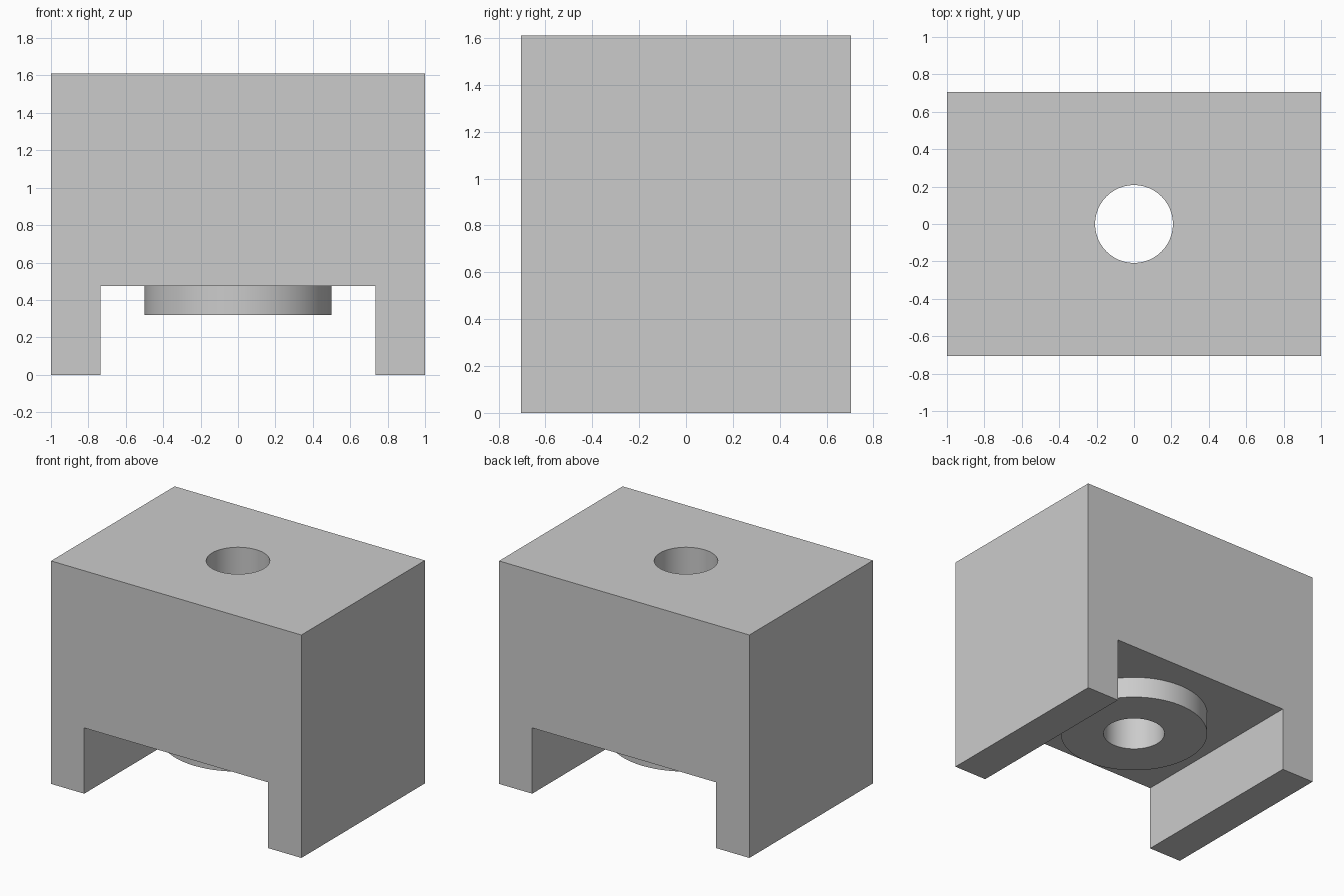
import bpy, bmesh

cube = bpy.data.objects.get("Cube")
if cube:
    bpy.data.objects.remove(cube, do_unlink=True)

HALF_X, HALF_Y, HEIGHT = 1.0, 0.705, 1.61
LEG_X, CHANNEL_Z = 0.735, 0.475
BOSS_R, BOSS_Z, HOLE_R = 0.5, 0.32, 0.208

grey = bpy.data.materials.new("plain_grey")
grey.use_nodes = True
grey.diffuse_color = (0.6, 0.6, 0.6, 1)
grey.node_tree.nodes["Principled BSDF"].inputs["Base Color"].default_value = (0.6, 0.6, 0.6, 1)


def make_object(name, bm):
    bmesh.ops.recalc_face_normals(bm, faces=bm.faces)
    mesh = bpy.data.meshes.new(name)
    bm.to_mesh(mesh)
    bm.free()
    mesh.materials.append(grey)
    obj = bpy.data.objects.new(name, mesh)
    bpy.context.collection.objects.link(obj)
    return obj


def extruded_profile(name, profile, half_depth):
    bm = bmesh.new()
    face = bm.faces.new([bm.verts.new((x, -half_depth, z)) for x, z in profile])
    result = bmesh.ops.extrude_face_region(bm, geom=[face])
    verts = [v for v in result["geom"] if isinstance(v, bmesh.types.BMVert)]
    bmesh.ops.translate(bm, verts=verts, vec=(0, 2 * half_depth, 0))
    return make_object(name, bm)


def cylinder(name, radius, bottom, top):
    bm = bmesh.new()
    bmesh.ops.create_cone(bm, cap_ends=True, segments=96, radius1=radius,
                          radius2=radius, depth=top - bottom)
    bmesh.ops.translate(bm, verts=bm.verts, vec=(0, 0, (bottom + top) / 2))
    return make_object(name, bm)


def combine(target, tool, operation):
    mod = target.modifiers.new(operation.lower(), "BOOLEAN")
    mod.operation, mod.solver, mod.object = operation, "EXACT", tool
    bpy.context.view_layer.objects.active = target
    bpy.ops.object.modifier_apply(modifier=mod.name)
    bpy.data.objects.remove(tool, do_unlink=True)


# Block with a channel underneath, leaving two side legs
right = [(LEG_X, CHANNEL_Z), (LEG_X, 0), (HALF_X, 0), (HALF_X, HEIGHT)]
left = [(-x, z) for x, z in reversed(right)]
block = extruded_profile("channel_block", right + left, HALF_Y)

# Round boss hanging in the channel
combine(block, cylinder("boss", BOSS_R, BOSS_Z, CHANNEL_Z + 0.3), "UNION")

# Vertical hole through block and boss
combine(block, cylinder("hole_cutter", HOLE_R, -0.2, HEIGHT + 0.2), "DIFFERENCE")

# Smooth round walls, sharp edges
bpy.ops.object.select_all(action="DESELECT")
block.select_set(True)
bpy.context.view_layer.objects.active = block
bpy.ops.object.shade_smooth_by_angle()
